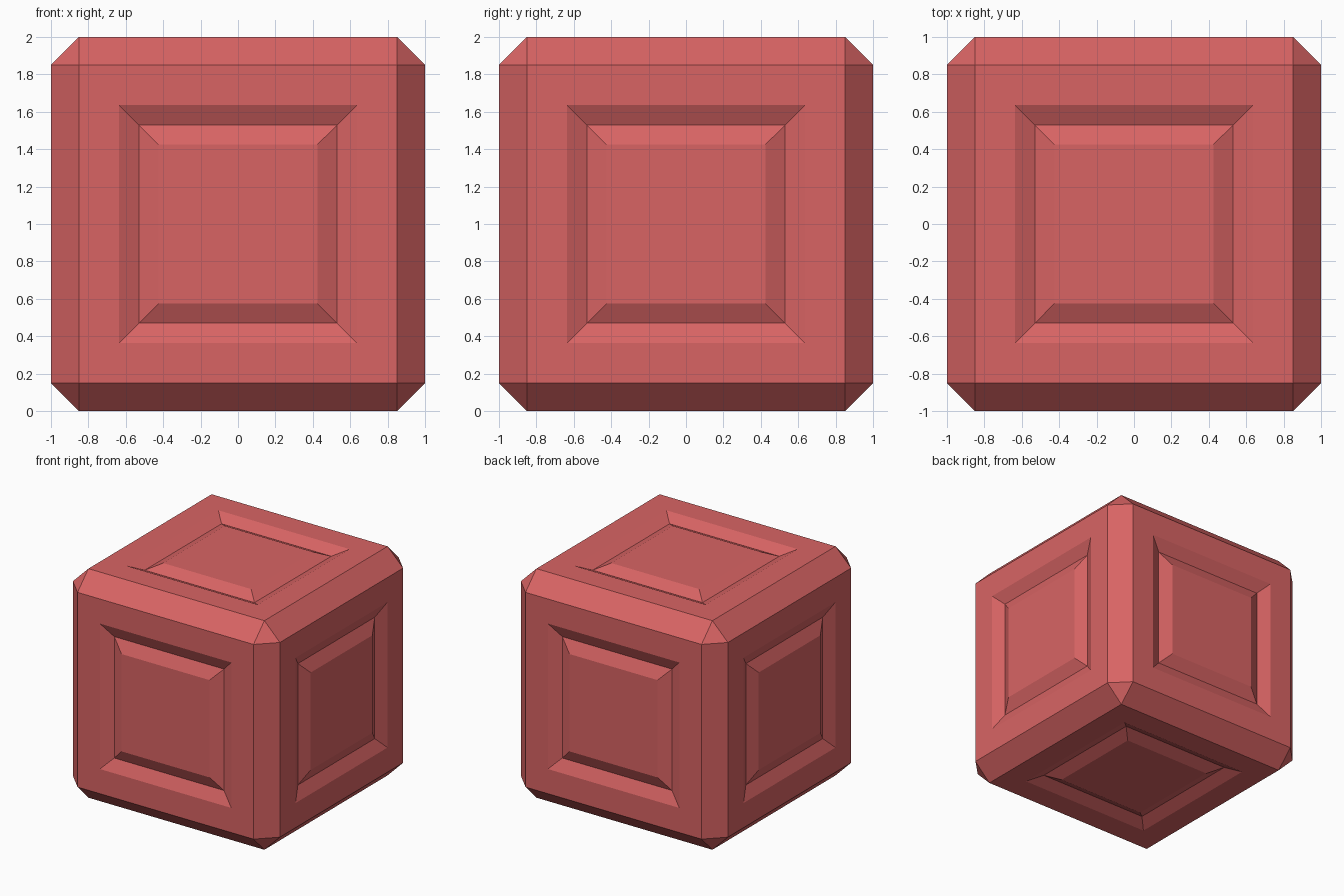
import bpy, bmesh
from mathutils import Matrix

if "Cube" in bpy.data.objects:
    bpy.data.objects.remove(bpy.data.objects["Cube"])

# Chamfered block
bm = bmesh.new()
bmesh.ops.create_cube(bm, size=2.0, matrix=Matrix.Translation((0, 0, 1)))
bmesh.ops.bevel(bm, geom=bm.edges[:], offset=0.15, offset_type='OFFSET',
                segments=1, profile=0.5, affect='EDGES')

# Square V-groove on each of the six main faces
panels = [f for f in bm.faces if f.calc_area() > 1.0]
for thickness, depth in ((0.215, 0.0), (0.105, -0.05), (0.105, 0.05)):
    bmesh.ops.inset_individual(bm, faces=panels, thickness=thickness,
                               depth=depth, use_even_offset=True)
bm.normal_update()

mesh = bpy.data.meshes.new("panelled_cube")
bm.to_mesh(mesh)
bm.free()
cube = bpy.data.objects.new("panelled_cube", mesh)
bpy.context.collection.objects.link(cube)

# Red finish
red = bpy.data.materials.new("red")
red.diffuse_color = (0.69, 0.127, 0.127, 1.0)
red.use_nodes = True
red.node_tree.nodes["Principled BSDF"].inputs["Base Color"].default_value = red.diffuse_color
mesh.materials.append(red)
